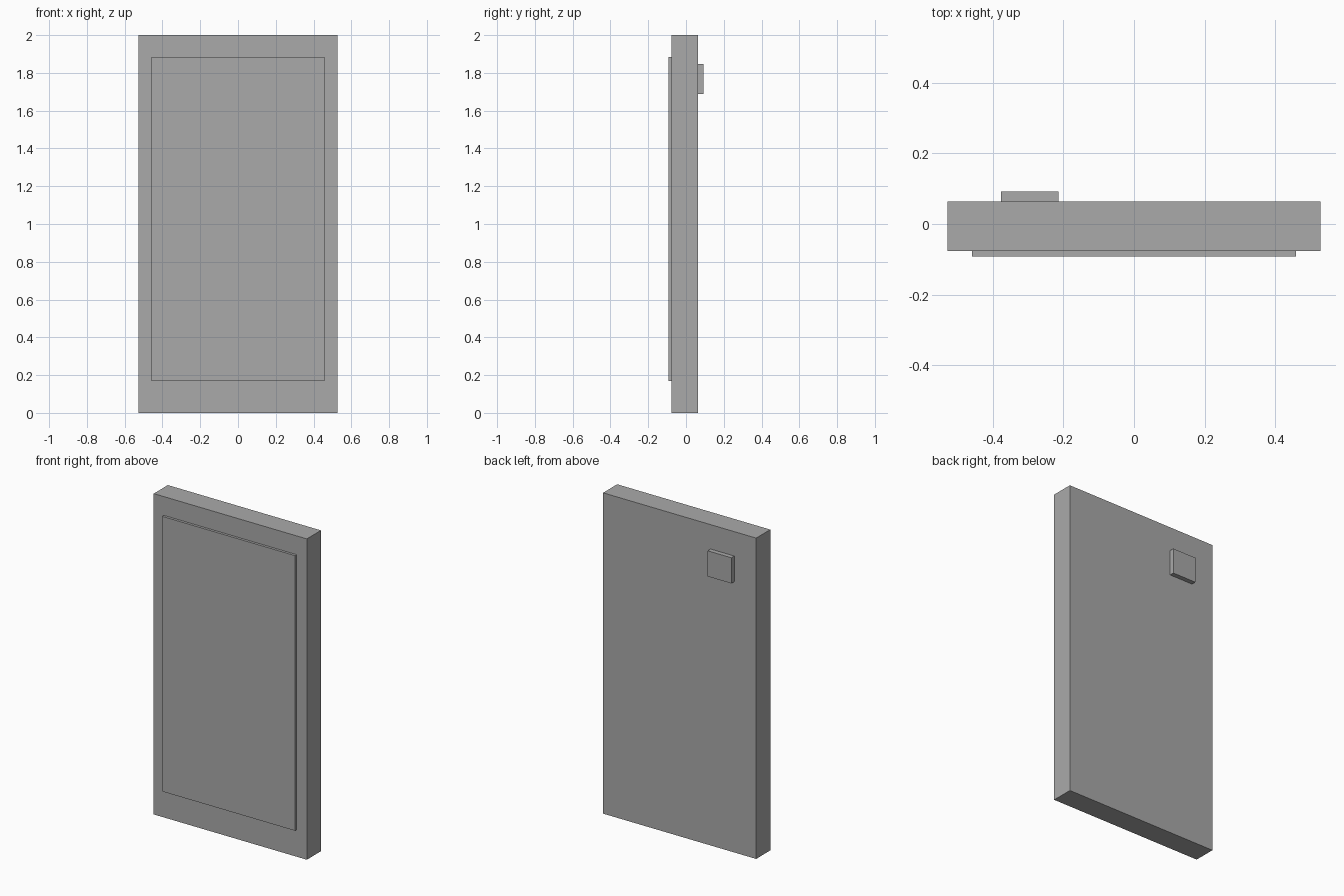
import bpy

# Remove the default object
cube = bpy.data.objects.get("Cube")
if cube:
    bpy.data.objects.remove(cube, do_unlink=True)

# Single flat grey
grey = bpy.data.materials.new("plain grey")
grey.use_nodes = True
colour = (0.4, 0.4, 0.4, 1)
grey.diffuse_color = colour
grey.node_tree.nodes["Principled BSDF"].inputs["Base Color"].default_value = colour


def box(name, low, high):
    """Sharp box spanning two opposite corners."""
    centre = [(a + b) / 2 for a, b in zip(low, high)]
    bpy.ops.mesh.primitive_cube_add(size=1, location=centre)
    part = bpy.context.object
    part.name = part.data.name = name
    part.scale = [b - a for a, b in zip(low, high)]
    bpy.ops.object.transform_apply(location=False, rotation=False, scale=True)
    part.data.materials.append(grey)
    return part


HALF_WIDTH, HEIGHT = 0.528, 2.0
FRONT, BACK = -0.076, 0.063

# Main slab
box("body", (-HALF_WIDTH, FRONT, 0), (HALF_WIDTH, BACK, HEIGHT))
# Raised panel on the front
box("screen", (-0.458, -0.092, 0.168), (0.458, FRONT, 1.883))
# Small block on the back, near the top corner
box("camera_block", (-0.377, BACK, 1.688), (-0.214, 0.092, 1.848))
